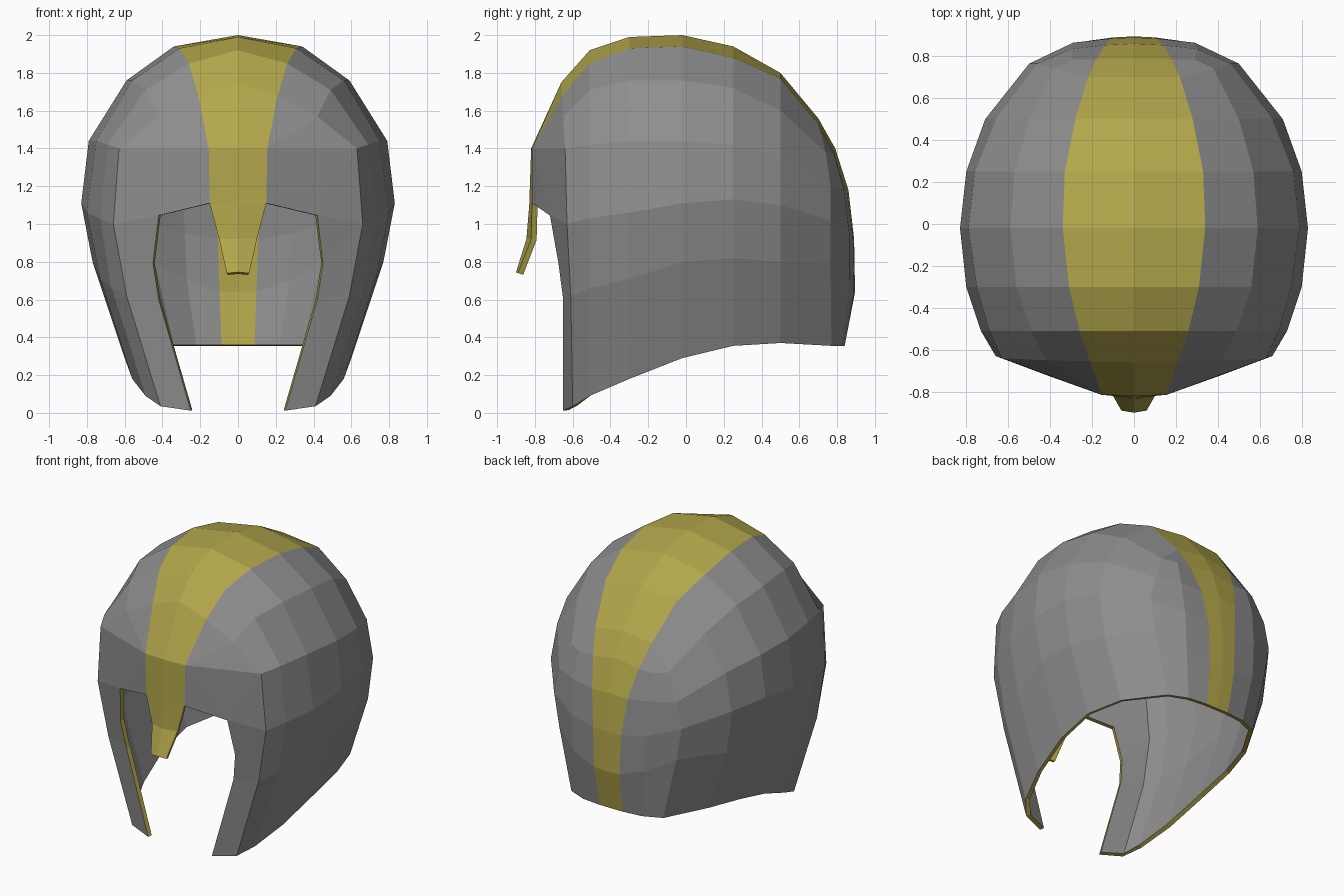
import bpy, bmesh
from mathutils import Vector

if "Cube" in bpy.data.objects:
    bpy.data.objects.remove(bpy.data.objects["Cube"])


def material(name, rgb):
    m = bpy.data.materials.new(name)
    m.diffuse_color = (*rgb, 1)
    m.use_nodes = True
    m.node_tree.nodes["Principled BSDF"].inputs["Base Color"].default_value = m.diffuse_color
    return m


steel = material("grey steel", (0.27, 0.27, 0.27))
gold = material("dull gold", (0.45, 0.385, 0.07))

# Half arches from crown centre down to the lower rim: y, then (x, z) points
arches = [
    (-.51, [(0, 1.92), (.26, 1.85), (.49, 1.71), (.69, 1.42), (.73, 1.03), (.67, .66), (.49, .09)]),
    (-.30, [(0, 1.99), (.31, 1.93), (.56, 1.76), (.75, 1.44), (.80, 1.06), (.73, .71), (.56, .18)]),
    (-.02, [(0, 2.00), (.34, 1.94), (.59, 1.76), (.79, 1.44), (.83, 1.11), (.77, .80), (.60, .29)]),
    (.25, [(0, 1.94), (.33, 1.88), (.57, 1.72), (.76, 1.42), (.80, 1.13), (.75, .82), (.60, .355)]),
    (.50, [(0, 1.80), (.28, 1.77), (.50, 1.60), (.66, 1.36), (.71, 1.10), (.67, .80), (.53, .37)]),
]
# Front corner and back seam arches, which bend in y
front = [(0, -.66, 1.75), (.21, -.655, 1.68), (.42, -.65, 1.57), (.63, -.64, 1.40),
         (.66, -.63, 1.0), (.59, -.61, .62), (.41, -.60, .035)]
seam = [(0, .70, 1.56), (.22, .70, 1.53), (.38, .74, 1.38), (.46, .765, 1.20),
        (.50, .765, 1.02), (.46, .765, .79), (.36, .77, .355)]
# Back plate columns: centre, stripe edge, middle
back_centre = [(0, .79, 1.40), (0, .86, 1.18), (0, .89, .92), (0, .895, .64), (0, .84, .355)]
back_edge = [(.18, .785, 1.37), (.14, .853, 1.17), (.11, .885, .92), (.10, .89, .64), (.09, .84, .355)]
back_mid = [(.29, .785, 1.37), (.30, .835, 1.19), (.29, .865, .95), (.28, .865, .70), (.23, .825, .355)]
# Brow, nose guard and face opening
brow_centre = [(0, -.82, 1.40), (0, -.83, 1.10), (0, -.845, .92), (0, -.90, .745)]
brow_edge = [(.155, -.815, 1.40), (.15, -.815, 1.11), (.10, -.82, .92), (.06, -.89, .74)]
opening = [(.42, -.72, 1.045), (.45, -.675, .79), (.42, -.65, .60), (.25, -.65, .012)]

bm = bmesh.new()


def verts(points):
    return [bm.verts.new(p) for p in points]


def face(*vs, mat=0):
    bm.faces.new(vs).material_index = mat


def strip(a, b, mat=0):
    for i in range(len(a) - 1):
        face(a[i], a[i + 1], b[i + 1], b[i], mat=mat)


F, S = verts(front), verts(seam)
cols = [F] + [verts([(x, y, z) for x, z in pts]) for y, pts in arches] + [S]

# Dome: the first row beside the centre is the gold stripe
for a, b in zip(cols, cols[1:]):
    strip(a[:2], b[:2], 1)
    strip(a[1:], b[1:])

# Back plate
C, E, M = verts(back_centre), verts(back_edge), verts(back_mid)
strip([S[0]] + C, [S[1]] + E, 1)
strip(E, M)
strip(M, S[2:])
face(S[1], S[2], M[0], E[0])

# Brow stripe and nose guard
N, P, O = verts(brow_centre), verts(brow_edge), verts(opening)
strip([F[0]] + N, [F[1]] + P, 1)

# Forehead and cheek guard
face(F[1], F[2], P[0])
face(P[0], F[2], F[3])
face(P[0], F[3], O[0])
face(P[0], O[0], P[1])
face(F[3], F[4], O[0])
face(F[4], O[1], O[0])
strip(F[4:], O[1:])

# Make normals point outward
bmesh.ops.recalc_face_normals(bm, faces=bm.faces[:])
if sum(f.normal.dot(f.calc_center_median() - Vector((0, 0, 1))) for f in bm.faces) < 0:
    bmesh.ops.reverse_faces(bm, faces=bm.faces[:])

me = bpy.data.meshes.new("helmet_shell")
bm.to_mesh(me)
bm.free()
me.materials.append(steel)
me.materials.append(gold)
helmet = bpy.data.objects.new("helmet_shell", me)
bpy.context.collection.objects.link(helmet)

# Other half, and shell thickness with a gold rim
mirror = helmet.modifiers.new("mirror", 'MIRROR')
mirror.use_clip = True
solid = helmet.modifiers.new("thickness", 'SOLIDIFY')
solid.thickness = 0.03
solid.offset = -1
solid.material_offset_rim = 1
